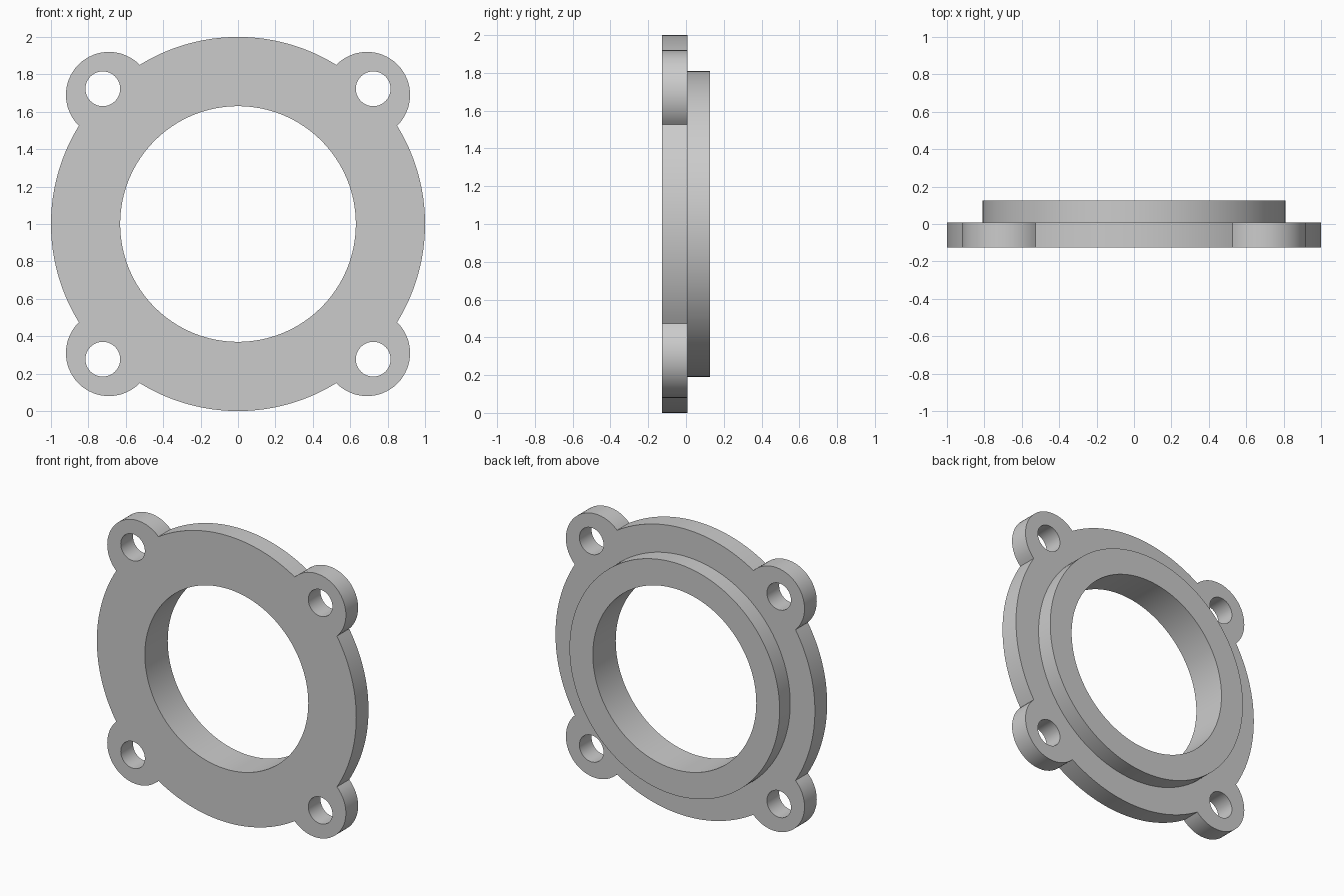
import bpy, bmesh
from math import sin, cos, pi, acos, atan2, sqrt, radians

if "Cube" in bpy.data.objects:
    bpy.data.objects.remove(bpy.data.objects["Cube"])

Y_FRONT, Y_STEP, Y_BACK = -0.126, 0.009, 0.126
R_DISC, R_RING, R_BORE = 1.0, 0.81, 0.63
LUG, R_LUG = 0.69, 0.23
HOLE, R_HOLE = 0.723, 0.093

bm = bmesh.new()


def arc(cx, cz, r, a0, a1, n):
    """n points from a0 up to, but not including, a1"""
    return [(cx + r * cos(a0 + (a1 - a0) * i / n),
             cz + r * sin(a0 + (a1 - a0) * i / n)) for i in range(n)]


def circle(cx, cz, r, n):
    return arc(cx, cz, r, 0, 2 * pi, n)


def loop(points, y):
    verts = [bm.verts.new((x, y, z + 1)) for x, z in points]
    edges = [bm.edges.new((v, verts[i - 1])) for i, v in enumerate(verts)]
    return verts, edges


def wall(a, b):
    for i in range(len(a[0])):
        bm.faces.new((a[0][i - 1], a[0][i], b[0][i], b[0][i - 1]))


def fill(loops, normal):
    bmesh.ops.triangle_fill(bm, use_beauty=True, normal=normal,
                            edges=[e for l in loops for e in l[1]])


# Outline: disc arcs alternating with four round lugs
d = LUG * sqrt(2)
phi = acos((R_DISC ** 2 + d * d - R_LUG ** 2) / (2 * d * R_DISC))
psi = atan2(R_DISC * sin(phi), R_DISC * cos(phi) - d)
outline, holes = [], []
for k in range(4):
    a = pi / 4 + k * pi / 2
    outline += arc(d * cos(a), d * sin(a), R_LUG, a - psi, a + psi, 32)
    outline += arc(0, 0, R_DISC, a + phi, a + pi / 2 - phi, 32)
    h = HOLE * sqrt(2)
    holes.append(circle(h * cos(a), h * sin(a), R_HOLE, 40))

# Lugged plate
front_rim, back_rim = loop(outline, Y_FRONT), loop(outline, Y_STEP)
front_holes = [loop(p, Y_FRONT) for p in holes]
back_holes = [loop(p, Y_STEP) for p in holes]
wall(front_rim, back_rim)
for f, b in zip(front_holes, back_holes):
    wall(f, b)

# Raised ring and through bore
ring_base = loop(circle(0, 0, R_RING, 128), Y_STEP)
ring_top = loop(circle(0, 0, R_RING, 128), Y_BACK)
bore_front = loop(circle(0, 0, R_BORE, 128), Y_FRONT)
bore_back = loop(circle(0, 0, R_BORE, 128), Y_BACK)
wall(ring_base, ring_top)
wall(ring_top, bore_back)
wall(bore_back, bore_front)

# Flat faces of the plate
fill([front_rim, bore_front] + front_holes, (0, -1, 0))
fill([back_rim, ring_base] + back_holes, (0, 1, 0))

bmesh.ops.recalc_face_normals(bm, faces=bm.faces)
mesh = bpy.data.meshes.new("flange")
bm.to_mesh(mesh)
bm.free()
flange = bpy.data.objects.new("flange", mesh)
bpy.context.collection.objects.link(flange)
bpy.context.view_layer.objects.active = flange
flange.select_set(True)
bpy.ops.object.shade_smooth_by_angle(angle=radians(30))
